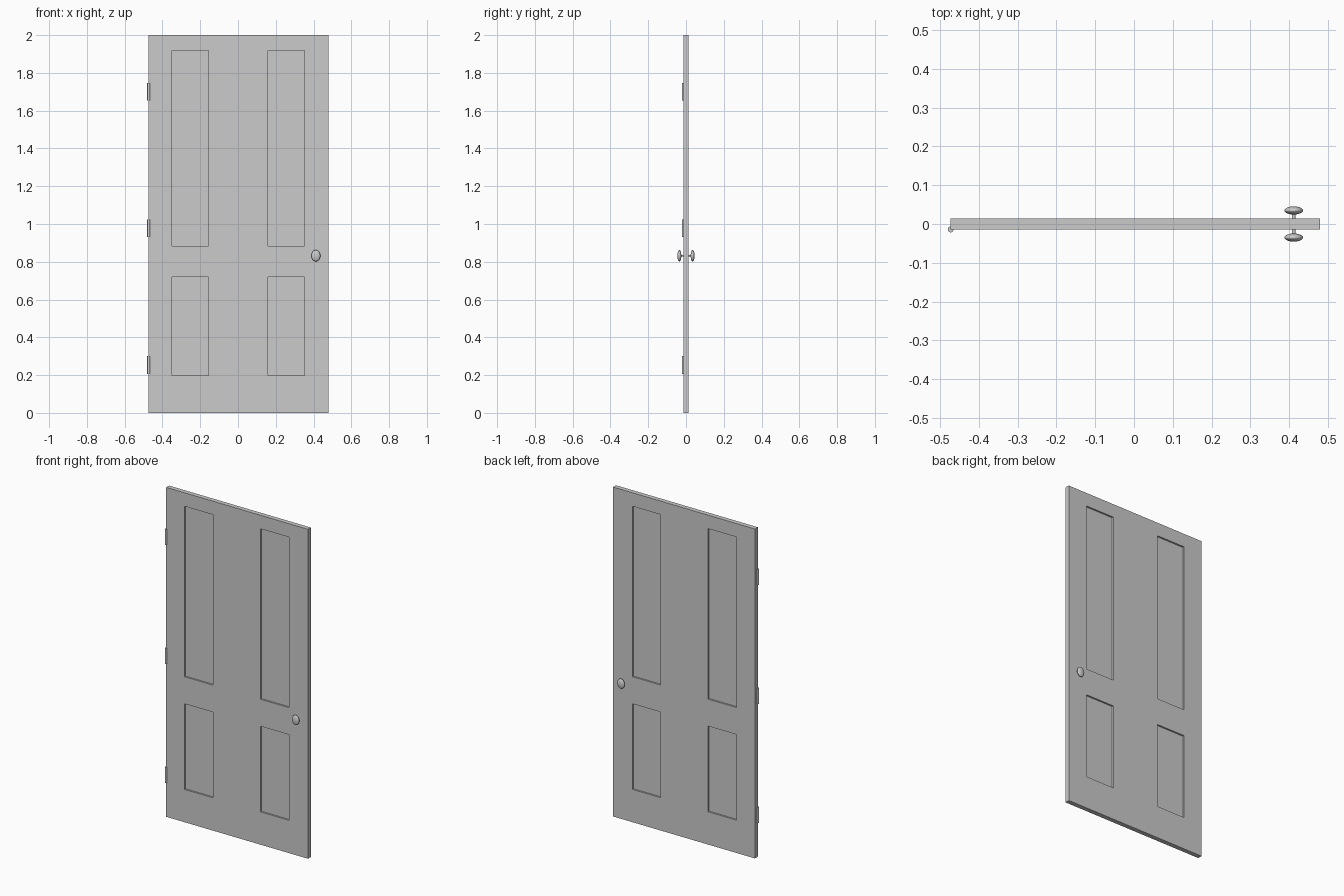
import bpy, bmesh
from math import radians
from mathutils import Vector

if "Cube" in bpy.data.objects:
    bpy.data.objects.remove(bpy.data.objects["Cube"])

HALF_T = 0.014          # half door thickness
RECESS = 0.010          # panel depth on each side
X0, X1, H = -0.473, 0.480, 2.0
PANEL_X = [(-0.349, -0.157), (0.160, 0.351)]
PANEL_Z = [(0.199, 0.719), (0.883, 1.918)]


def smooth(obj):
    bpy.ops.object.select_all(action='DESELECT')
    obj.select_set(True)
    bpy.context.view_layer.objects.active = obj
    bpy.ops.object.shade_smooth_by_angle(angle=radians(35))


def cylinder(name, r, depth, loc, rot=(0, 0, 0), sides=24):
    bpy.ops.mesh.primitive_cylinder_add(vertices=sides, radius=r, depth=depth,
                                        location=loc, rotation=rot)
    obj = bpy.context.object
    obj.name = name
    smooth(obj)
    return obj


# Door slab: a box sliced along the panel edges, panel faces pushed inwards
bm = bmesh.new()
bmesh.ops.create_cube(bm, size=1)
for v in bm.verts:
    v.co = Vector(((X0 + X1) / 2 + v.co.x * (X1 - X0), v.co.y * 2 * HALF_T, (v.co.z + 0.5) * H))
cuts = [((x, 0, 0), (1, 0, 0)) for p in PANEL_X for x in p]
cuts += [((0, 0, z), (0, 0, 1)) for p in PANEL_Z for z in p]
for co, no in cuts:
    bmesh.ops.bisect_plane(bm, geom=bm.verts[:] + bm.edges[:] + bm.faces[:],
                           plane_co=co, plane_no=no)
bm.normal_update()


def is_panel(f):
    c = f.calc_center_median()
    return (abs(f.normal.y) > 0.9
            and any(a < c.x < b for a, b in PANEL_X)
            and any(a < c.z < b for a, b in PANEL_Z))


panels = [f for f in bm.faces if is_panel(f)]
for f in bmesh.ops.extrude_discrete_faces(bm, faces=panels)['faces']:
    side = 1 if f.calc_center_median().y > 0 else -1
    for v in f.verts:
        v.co.y -= side * RECESS
bmesh.ops.recalc_face_normals(bm, faces=bm.faces[:])
mesh = bpy.data.meshes.new("door_slab")
bm.to_mesh(mesh)
bm.free()
bpy.context.collection.objects.link(bpy.data.objects.new("door_slab", mesh))

# Hinge barrels on the front left edge
for i, z in enumerate((0.2545, 0.9775, 1.70)):
    cylinder(f"hinge_{i + 1}", 0.0075, 0.095, (X0, -HALF_T, z))

# Oval knobs on both sides, joined by one spindle
KX, KZ = 0.412, 0.832
cylinder("knob_spindle", 0.005, 0.07, (KX, 0, KZ), (radians(90), 0, 0))
for name, side in (("front_knob", -1), ("back_knob", 1)):
    bpy.ops.mesh.primitive_uv_sphere_add(segments=32, ring_count=16, radius=1,
                                         location=(KX, side * 0.035, KZ))
    knob = bpy.context.object
    knob.name = name
    knob.scale = (0.024, 0.0105, 0.030)
    bpy.ops.object.transform_apply(location=False, rotation=False, scale=True)
    smooth(knob)
